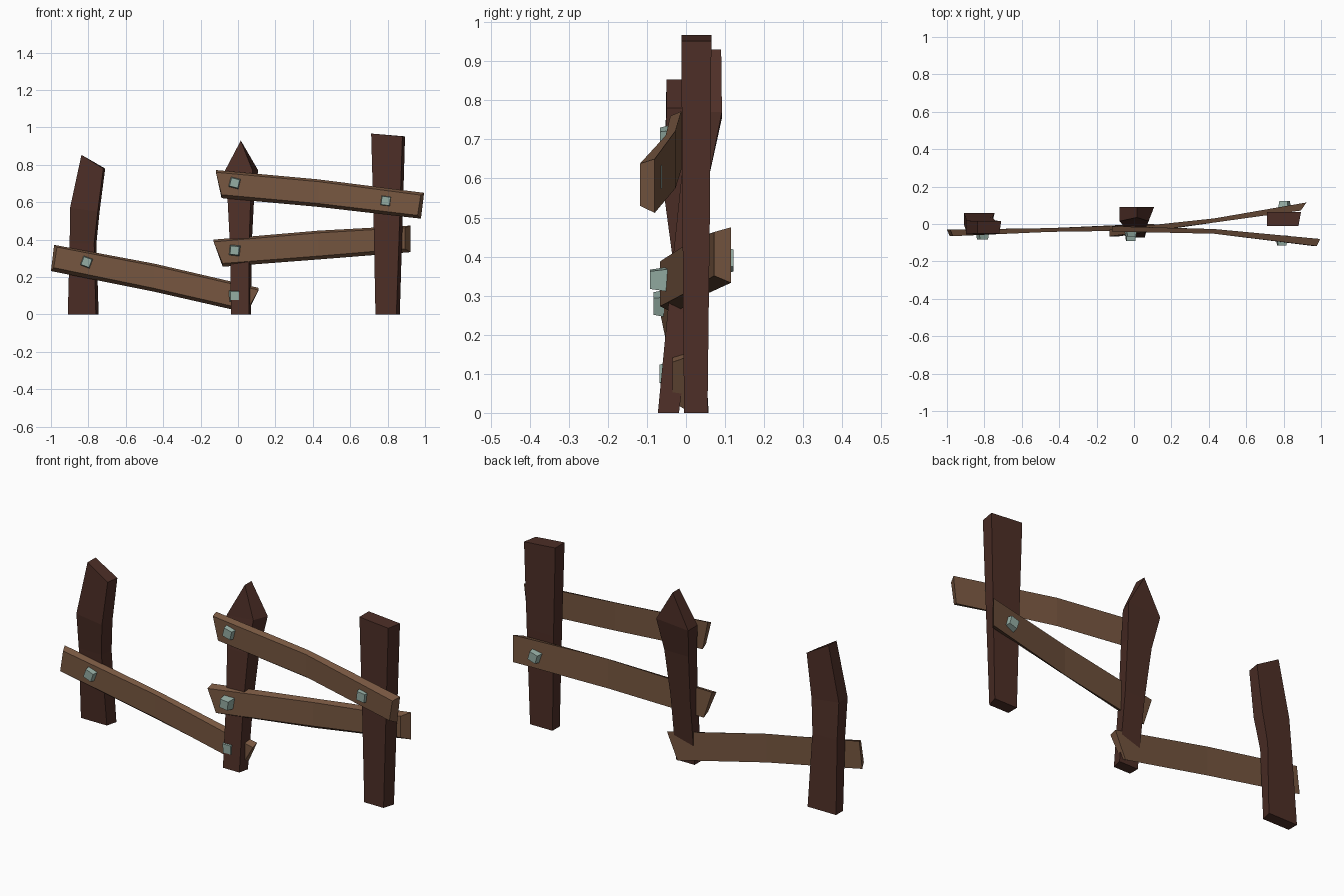
import bpy, bmesh, math


def material(name, rgb):
    m = bpy.data.materials.new(name)
    m.diffuse_color = (*rgb, 1)
    return m


POST = material("dark_post_wood", (0.075, 0.028, 0.020))
RAIL = material("brown_rail_wood", (0.185, 0.095, 0.052))
NAIL = material("pale_green_metal", (0.30, 0.42, 0.37))


def loft(name, rings, mat):
    """Skin a list of four-cornered rings into a closed flat-shaded solid."""
    bm = bmesh.new()
    loops = [[bm.verts.new(p) for p in r] for r in rings]
    for a, b in zip(loops, loops[1:]):
        for i in range(4):
            j = (i + 1) % 4
            bm.faces.new((a[i], a[j], b[j], b[i]))
    bm.faces.new(loops[0])
    bm.faces.new(loops[-1])
    bmesh.ops.remove_doubles(bm, verts=bm.verts, dist=0.0005)
    bmesh.ops.recalc_face_normals(bm, faces=bm.faces)
    mesh = bpy.data.meshes.new(name)
    bm.to_mesh(mesh)
    bm.free()
    mesh.materials.append(mat)
    ob = bpy.data.objects.new(name, mesh)
    bpy.context.collection.objects.link(ob)
    return ob


def post(name, sections):
    """Section: x left, x right, y front, y back, z left, z right, back x shift."""
    rings = []
    for x0, x1, y0, y1, zl, zr, s in sections:
        rings.append([(x0 - min(s, 0), y0, zl), (x1 - max(s, 0), y0, zr),
                      (x1, y1, zr), (x0, y1, zl)])
    return loft(name, rings, POST)


def rail(name, sections):
    """Section: x top, z top, x bottom, z bottom, y front, y back, end setback.
    The front face is a little narrower than the back."""
    rings = []
    for xt, zt, xb, zb, yf, yb, s in sections:
        rings.append([(xt - s, yf, zt - 0.012), (xb - s, yf, zb + 0.018),
                      (xb, yb, zb), (xt, yb, zt)])
    return loft(name, rings, RAIL)


def nail(name, x, z, y_head, y_root, turn):
    """Crooked square nail head, tapered toward the head."""
    rings = []
    for y, r in ((y_root, 0.041), (y_head, 0.032)):
        rings.append([(x + r * math.cos(turn + math.pi * (i / 2 + 0.25)), y,
                       z + r * math.sin(turn + math.pi * (i / 2 + 0.25)))
                      for i in range(4)])
    return loft(name, rings, NAIL)


# Posts
post("left_post", [
    (-0.91, -0.745, 0.00, 0.058, 0, 0, 0.015),
    (-0.90, -0.757, -0.032, 0.035, 0.38, 0.38, 0.012),
    (-0.898, -0.74, -0.055, 0.018, 0.57, 0.55, 0.01),
    (-0.837, -0.71, -0.05, 0.016, 0.853, 0.78, 0.01)])
post("middle_post", [
    (-0.037, 0.07, -0.072, -0.018, 0, 0, 0.012),
    (-0.042, 0.072, -0.038, 0.025, 0.35, 0.35, 0.014),
    (-0.055, 0.085, -0.012, 0.058, 0.60, 0.60, 0.018),
    (-0.077, 0.108, 0.015, 0.092, 0.755, 0.77, 0.03),
    (0.015, 0.015, 0.035, 0.09, 0.93, 0.93, 0)])
right = post("right_post", [
    (0.735, 0.865, -0.005, 0.055, 0, 0, 0.018),
    (0.725, 0.88, -0.009, 0.061, 0.5, 0.5, 0.016),
    (0.712, 0.893, -0.012, 0.065, 0.967, 0.952, 0.014)])

# Rails
rail("upper_rail", [
    (-0.118, 0.772, -0.088, 0.622, -0.04, -0.012, 0.0),
    (0.43, 0.722, 0.43, 0.575, -0.052, -0.027, 0.0),
    (0.995, 0.65, 0.978, 0.512, -0.118, -0.08, 0.018)])
rail("middle_rail", [
    (-0.13, 0.40, -0.082, 0.255, -0.066, -0.03, 0.0),
    (0.43, 0.448, 0.43, 0.294, 0.008, 0.03, 0.0),
    (0.922, 0.475, 0.922, 0.333, 0.072, 0.115, 0.03)])
rail("lower_rail", [
    (-0.983, 0.372, -1.0, 0.232, -0.065, -0.03, -0.015),
    (-0.45, 0.272, -0.45, 0.122, -0.042, -0.022, 0.0),
    (0.11, 0.142, 0.05, 0.008, -0.034, 0.0, 0.0)])

# Nails
for name, *args in (
        ("nail_left", -0.81, 0.28, -0.083, -0.04, -0.35),
        ("nail_low", -0.018, 0.10, -0.068, -0.045, 0.03),
        ("nail_middle", -0.018, 0.342, -0.092, -0.045, -0.1),
        ("nail_high", -0.018, 0.703, -0.066, -0.03, -0.25),
        ("nail_right", 0.79, 0.607, -0.115, -0.062, -0.12),
        ("nail_back", 0.805, 0.39, 0.122, 0.075, 0.3)):
    nail(name, *args)
